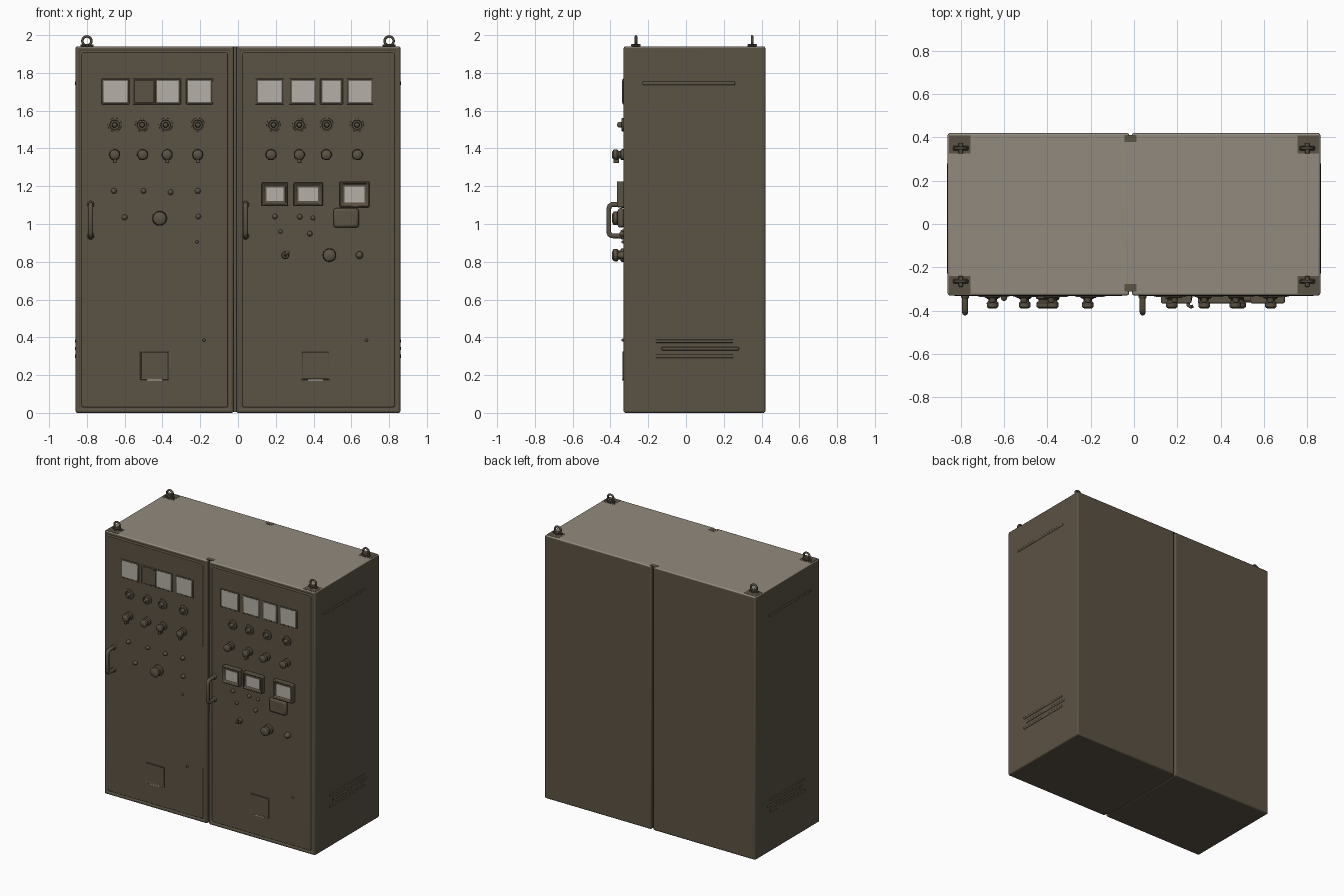
import bpy, bmesh, math
from mathutils import Matrix, Vector

if "Cube" in bpy.data.objects:
    bpy.data.objects.remove(bpy.data.objects["Cube"])


def material(name, rgb):
    m = bpy.data.materials.new(name)
    m.diffuse_color = (*rgb, 1)
    m.use_nodes = True
    m.node_tree.nodes["Principled BSDF"].inputs["Base Color"].default_value = m.diffuse_color
    return m


BODY = material("olive brown paint", (0.105, 0.085, 0.058))
TOP = material("dusty grey top", (0.285, 0.255, 0.205))
GLASS = material("pale glass", (0.46, 0.435, 0.385))
DARK = material("dark metal", (0.085, 0.072, 0.052))

FRONT, BACK, HEIGHT = -0.33, 0.42, 1.94
FACE = -0.332          # door surface


def finish(name, bm, mats, bevel=0.0, segs=2, limit=50):
    me = bpy.data.meshes.new(name)
    bm.to_mesh(me)
    bm.free()
    for m in mats:
        me.materials.append(m)
    ob = bpy.data.objects.new(name, me)
    bpy.context.collection.objects.link(ob)
    if bevel:
        b = ob.modifiers.new("bevel", 'BEVEL')
        b.width, b.segments, b.limit_method = bevel, segs, 'ANGLE'
        b.angle_limit = math.radians(limit)
    bpy.ops.object.select_all(action='DESELECT')
    ob.select_set(True)
    bpy.context.view_layer.objects.active = ob
    bpy.ops.object.shade_smooth_by_angle(angle=math.radians(40))
    return ob


def box_bm(lo, hi):
    bm = bmesh.new()
    lo, hi = Vector(lo), Vector(hi)
    bmesh.ops.create_cube(bm, size=1, matrix=Matrix.Translation((lo + hi) / 2)
                          @ Matrix.Diagonal((*(hi - lo), 1)))
    return bm


def box(name, lo, hi, mat=BODY, bevel=0.0):
    return finish(name, box_bm(lo, hi), [mat], bevel)


def plate(name, x, z, w, h, y, mat=BODY, bevel=0.0):
    """Rectangular plate on the door, front face at y."""
    return box(name, (x - w / 2, y, z - h / 2), (x + w / 2, FACE + 0.006, z + h / 2), mat, bevel)


def frame(name, x, z, w, h, rim, y, floor):
    """Plate whose front face is sunk inside a raised rim."""
    bm = box_bm((x - w / 2, y, z - h / 2), (x + w / 2, FACE + 0.006, z + h / 2))
    bm.normal_update()
    f = [f for f in bm.faces if f.normal.y < -0.9]
    bmesh.ops.inset_region(bm, faces=f, thickness=rim, depth=0)
    bmesh.ops.inset_region(bm, faces=f, thickness=0.003, depth=y - floor)
    return finish(name, bm, [BODY], 0.006)


def lathe(name, x, z, profile, mat=BODY, n=20):
    """Turned part along -y; profile is (radius, distance out from the door)."""
    bm = bmesh.new()
    rings = [[bm.verts.new((x + r * math.cos(2 * math.pi * i / n), FACE + 0.004 - d,
                            z + r * math.sin(2 * math.pi * i / n))) for i in range(n)]
             for r, d in profile]
    for a, b in zip(rings, rings[1:]):
        for i in range(n):
            j = (i + 1) % n
            bm.faces.new((a[i], a[j], b[j], b[i]))
    bm.faces.new(rings[0])
    bm.faces.new(rings[-1])
    bmesh.ops.recalc_face_normals(bm, faces=bm.faces)
    return finish(name, bm, [mat])


def tube(name, pts, r, mat=BODY, cyclic=False):
    cu = bpy.data.curves.new(name, 'CURVE')
    cu.dimensions, cu.bevel_depth, cu.bevel_resolution = '3D', r, 3
    cu.use_fill_caps = True
    sp = cu.splines.new('POLY')
    sp.points.add(len(pts) - 1)
    for p, c in zip(sp.points, pts):
        p.co = (*c, 1)
    sp.use_cyclic_u = cyclic
    sp.use_smooth = True
    cu.materials.append(mat)
    ob = bpy.data.objects.new(name, cu)
    bpy.context.collection.objects.link(ob)
    return ob


# cabinets with grooved door outline and paler roof
for name, x0, x1 in (("left_cabinet", -0.86, -0.023), ("right_cabinet", -0.009, 0.86)):
    bm = box_bm((x0, FRONT, 0), (x1, BACK, HEIGHT))
    bm.normal_update()
    f = [f for f in bm.faces if f.normal.y < -0.9]
    bmesh.ops.inset_region(bm, faces=f, thickness=0.026, depth=0)
    bmesh.ops.inset_region(bm, faces=f, thickness=0.009, depth=-0.008)
    bmesh.ops.inset_region(bm, faces=f, thickness=0.010, depth=0.010)
    bm.normal_update()
    for q in bm.faces:
        q.material_index = 1 if q.normal.z > 0.9 else 0
    finish(name, bm, [BODY, TOP], 0.012, 3, 60)

# recessed joint between the cabinets
bm = box_bm((-0.036, FRONT + 0.035, 0.004), (0.004, BACK - 0.025, HEIGHT - 0.001))
bm.normal_update()
for q in bm.faces:
    q.material_index = 1 if q.normal.z > 0.9 else 0
finish("cabinet_joint", bm, [BODY, TOP])
for y in (FRONT + 0.04, BACK - 0.02):
    box("joint_stain", (-0.045, y - 0.022, HEIGHT - 0.003), (0.012, y + 0.012, HEIGHT + 0.001))

# lifting eyes on cross feet with dark corner patches
for x in (-0.8, 0.8):
    for y, s in ((-0.265, -1), (0.35, 1)):
        e = 1 if x > 0 else -1
        xs, ys = sorted((x - e * 0.045, x + e * 0.053)), sorted((y - s * 0.025, y + s * 0.058))
        box("corner_patch", (xs[0], ys[0], HEIGHT - 0.004), (xs[1], ys[1], HEIGHT + 0.001))
        box("eye_foot", (x - 0.035, y - 0.01, HEIGHT), (x + 0.035, y + 0.01, HEIGHT + 0.01), DARK, 0.003)
        box("eye_stem", (x - 0.01, y - 0.025, HEIGHT), (x + 0.01, y + 0.025, HEIGHT + 0.012), DARK, 0.003)
        tube("lifting_eye", [(x + 0.024 * math.cos(t * math.pi / 10), y,
                              1.969 + 0.024 * math.sin(t * math.pi / 10)) for t in range(20)],
             0.007, DARK, True)

# upper row of gauge windows
for x, w in ((-0.648, 0.135), (-0.498, 0.11), (-0.37, 0.125), (-0.203, 0.13),
             (0.168, 0.14), (0.343, 0.13), (0.495, 0.11), (0.645, 0.13)):
    plate("gauge_surround", x, 1.702, w + 0.012, 0.137, FACE - 0.003, BODY, 0.003)
    plate("gauge_window", x, 1.702, w - 0.004, 0.122, FACE - 0.006, BODY if w == 0.11 and x < 0 else GLASS, 0.004)

# ringed indicator lamps
for x in (-0.653, -0.508, -0.383, -0.213, 0.188, 0.325, 0.47, 0.63):
    lathe("lamp_ring", x, 1.525, [(0.037, 0), (0.036, 0.011), (0.027, 0.014), (0.024, 0.007)])
    lathe("lamp_button", x, 1.525, [(0.015, 0), (0.015, 0.026), (0.011, 0.034), (0.004, 0.036)])

# rotary switches, some with a pointer hanging down
knob = [(1.1, 0), (1.05, 0.016), (0.72, 0.02), (0.72, 0.028), (1, 0.036), (0.97, 0.055), (0.6, 0.063)]
for x, pointer in ((-0.653, 1), (-0.505, 0), (-0.375, 1), (-0.213, 1),
                   (0.175, 0), (0.325, 1), (0.468, 0), (0.632, 0)):
    lathe("switch_knob", x, 1.367, [(0.027 * r, d) for r, d in knob])
    if pointer:
        box("switch_pointer", (x - 0.01, FACE - 0.052, 1.322), (x + 0.01, FACE - 0.022, 1.372), BODY, 0.005)
for x, z, r in ((-0.415, 1.03, 0.036), (0.484, 0.835, 0.033)):
    lathe("main_knob", x, z, [(r * a, d) for a, d in knob])

# small push buttons and screws
for x, z, r in ((-0.657, 1.175, 0.015), (-0.5, 1.175, 0.014), (-0.357, 1.168, 0.014), (-0.213, 1.175, 0.015),
                (-0.6, 1.035, 0.015), (-0.21, 1.04, 0.014), (-0.217, 0.905, 0.008), (-0.18, 0.385, 0.008),
                (0.195, 1.04, 0.014), (0.327, 1.038, 0.014), (0.397, 1.032, 0.012), (0.225, 0.96, 0.011),
                (0.38, 0.948, 0.014), (0.643, 0.835, 0.02), (0.68, 0.385, 0.008)):
    lathe("push_button", x, z, [(r, 0), (r, 0.8 * r), (0.75 * r, 1.5 * r), (0.3 * r, 1.8 * r)], n=14)

# key lever on the right door
lathe("lever_hub", 0.25, 0.835, [(0.02, 0), (0.018, 0.025), (0.01, 0.03)])
tube("lever_arm", [(0.25, -0.345, 0.835), (0.25, -0.375, 0.838), (0.262, -0.383, 0.85), (0.27, -0.38, 0.855)], 0.008)

# framed meters and the covered box below
for x, z, w, h in ((0.195, 1.157, 0.14, 0.125), (0.372, 1.157, 0.155, 0.125), (0.617, 1.157, 0.158, 0.137)):
    frame("meter_frame", x, z, w, h, 0.016, -0.366, -0.352)
    box("meter_screen", (x - w / 2 + 0.025, -0.355, z - h / 2 + 0.026),
        (x + w / 2 - 0.025, -0.350, z + h / 2 - 0.026), GLASS)
plate("covered_box", 0.572, 1.032, 0.135, 0.103, -0.362, BODY, 0.014)

# low air filters with a bright sill
for x in (-0.443, 0.41):
    frame("filter_frame", x, 0.25, 0.15, 0.15, 0.006, FACE - 0.004, FACE - 0.001)
    box("filter_sill", (x - 0.04, FACE - 0.006, 0.172), (x + 0.04, FACE, 0.177), GLASS)

# door handles
for x in (-0.78, 0.04):
    tube("door_handle", [(x, FACE + 0.01, 0.937), (x, -0.392, 0.937), (x, -0.404, 0.944), (x, -0.409, 0.958),
                         (x, -0.409, 1.08), (x, -0.404, 1.096), (x, -0.392, 1.103), (x, FACE + 0.01, 1.103)], 0.0135)
    for z in (0.937, 1.103):
        lathe("handle_foot", x, z, [(0.019, 0), (0.018, 0.012), (0.014, 0.016)])

# pressed louvre ridges on both sides
for s in (-1, 1):
    for z, y0, y1 in ((1.745, -0.23, 0.26), (0.38, -0.16, 0.25), (0.34, -0.13, 0.28), (0.3, -0.16, 0.25)):
        xs = sorted((s * 0.853, s * 0.8635))
        box("side_louvre", (xs[0], y0, z - 0.009), (xs[1], y1, z + 0.009), BODY, 0.004)
